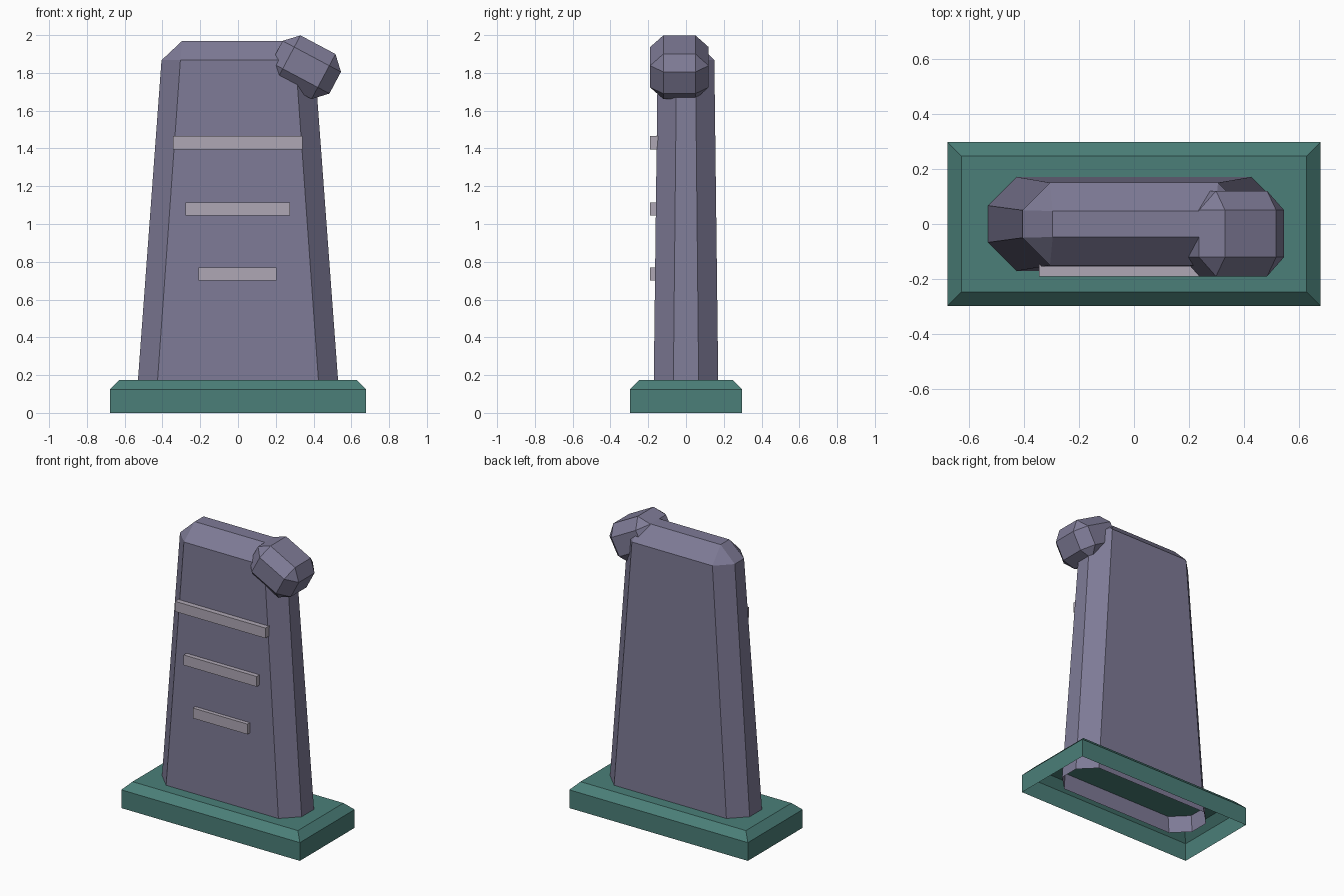
import bpy, bmesh, math
from mathutils import Matrix

if "Cube" in bpy.data.objects:
    bpy.data.objects.remove(bpy.data.objects["Cube"])


def material(name, rgb):
    m = bpy.data.materials.new(name)
    m.diffuse_color = (*rgb, 1)
    m.use_nodes = True
    m.node_tree.nodes["Principled BSDF"].inputs["Base Color"].default_value = m.diffuse_color
    return m


STONE = material("slate purple", (0.209, 0.197, 0.305))
BASE = material("muted teal", (0.070, 0.212, 0.190))
LINES = material("pale mauve", (0.43, 0.39, 0.46))


def finish(name, bm, mat):
    bmesh.ops.recalc_face_normals(bm, faces=bm.faces[:])
    me = bpy.data.meshes.new(name)
    bm.to_mesh(me)
    bm.free()
    me.materials.append(mat)
    ob = bpy.data.objects.new(name, me)
    bpy.context.collection.objects.link(ob)
    return ob


def ring(hx, hy, z, cut=0):
    """Rectangle outline, with its corners cut off when cut > 0."""
    pts = []
    for sx, sy in ((1, 1), (-1, 1), (-1, -1), (1, -1)):
        pair = [(sx * hx, sy * (hy - cut), z), (sx * (hx - cut), sy * hy, z)]
        if cut == 0:
            pair = pair[:1]
        pts += pair if sx == sy else pair[::-1]
    return pts


def skin(bm, lower, upper):
    n = len(lower)
    for i in range(n):
        j = (i + 1) % n
        bm.faces.new((lower[i], lower[j], upper[j], upper[i]))


def box(name, size, loc, mat, bevel=0, turn=0):
    bm = bmesh.new()
    bmesh.ops.create_cube(bm, size=1)
    bmesh.ops.scale(bm, vec=size, verts=bm.verts)
    if bevel:
        bmesh.ops.bevel(bm, geom=bm.edges[:], offset=bevel, segments=1,
                        affect='EDGES', profile=0.5)
    bmesh.ops.transform(bm, verts=bm.verts, matrix=Matrix.Translation(loc)
                        @ Matrix.Rotation(turn, 4, 'Y'))
    return finish(name, bm, mat)


# Plinth: chamfered top, open underneath
bm = bmesh.new()
rings = [[bm.verts.new(p) for p in ring(*r)] for r in
         ((0.677, 0.297, 0), (0.677, 0.297, 0.125), (0.627, 0.247, 0.175))]
skin(bm, rings[0], rings[1])
skin(bm, rings[1], rings[2])
bm.faces.new(rings[2])
finish("plinth", bm, BASE)

# Slab: tapered, cut corners, chamfered top, open underneath
bm = bmesh.new()
low = [bm.verts.new(p) for p in ring(0.538, 0.172, 0.06, 0.104)]
high = [bm.verts.new(p) for p in ring(0.405, 0.15, 1.867, 0.1)]
cap = [bm.verts.new(p) for p in ring(0.295, 0.047, 1.97)]
skin(bm, low, high)
for i in range(4):
    a, b, c = high[2 * i], high[2 * i + 1], high[(2 * i + 2) % 8]
    bm.faces.new((a, b, cap[i]))
    bm.faces.new((b, c, cap[(i + 1) % 4], cap[i]))
bm.faces.new(cap)
finish("slab", bm, STONE)

# Tilted chamfered block on the upper right corner
box("corner_block", (0.35, 0.31, 0.27), (0.36, -0.035, 1.83), STONE,
    bevel=0.07, turn=math.radians(28))

# Three raised bars on the front, wider towards the top
for i, (half, z) in enumerate(((0.343, 1.43), (0.277, 1.08), (0.207, 0.735))):
    box(f"front_bar_{i + 1}", (2 * half, 0.05, 0.07), (-0.002, -0.165, z), LINES)
